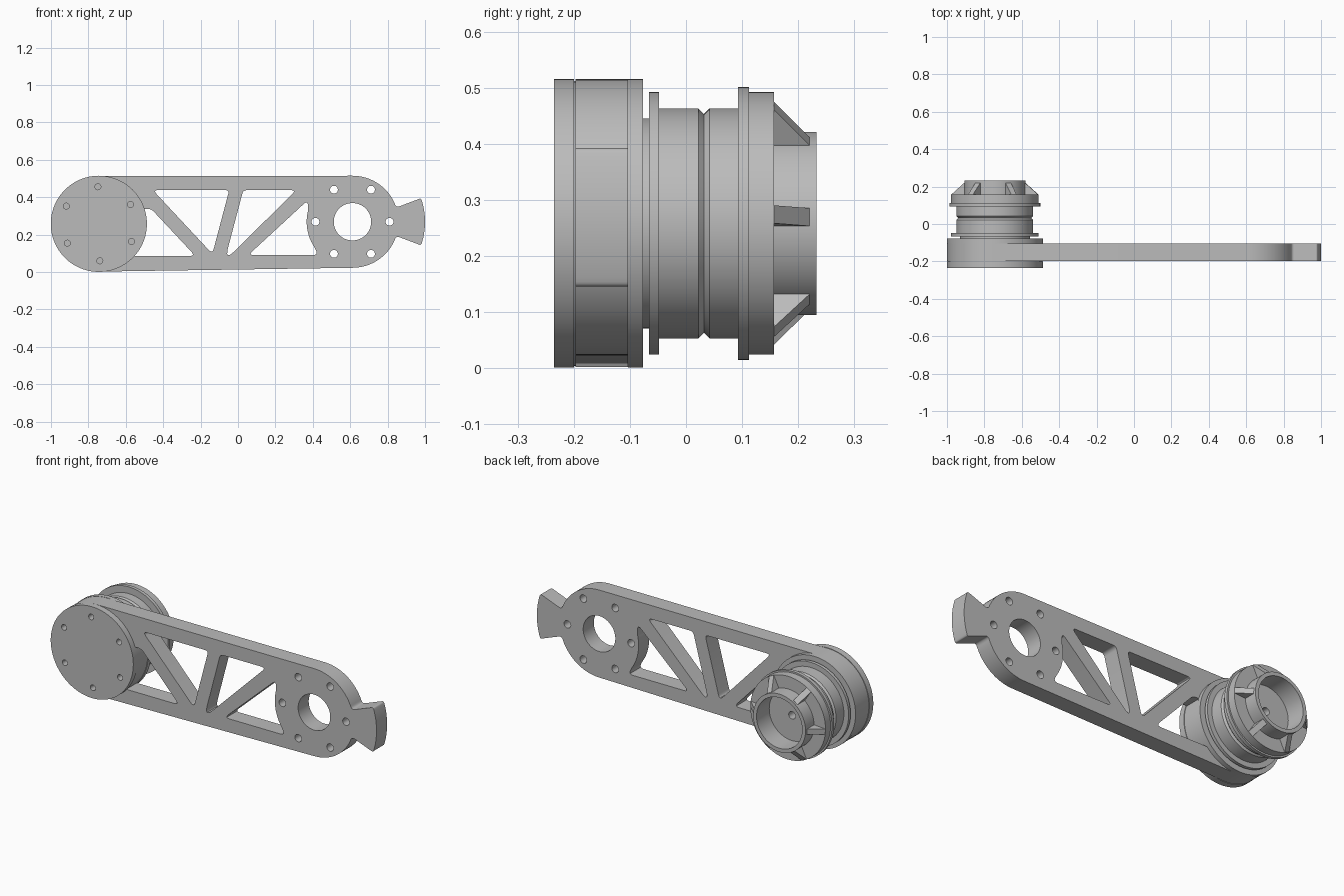
import bpy, bmesh
from math import cos, sin, pi, radians
from mathutils import Vector, Matrix

cube = bpy.data.objects.get("Cube")
if cube:
    bpy.data.objects.remove(cube, do_unlink=True)

HUB = Vector((-0.744, 0.258))    # drum axis (x, z)
END = Vector((0.612, 0.269))     # far bearing axis (x, z)

grey = bpy.data.materials.new("machined_grey")
grey.use_nodes = True
grey.diffuse_color = (0.5, 0.5, 0.5, 1)
grey.node_tree.nodes["Principled BSDF"].inputs["Base Color"].default_value = (0.5, 0.5, 0.5, 1)


def finish(name, bm):
    bmesh.ops.remove_doubles(bm, verts=bm.verts, dist=1e-5)
    bmesh.ops.recalc_face_normals(bm, faces=bm.faces)
    mesh = bpy.data.meshes.new(name)
    bm.to_mesh(mesh)
    bm.free()
    mesh.materials.clear()
    mesh.materials.append(grey)
    mesh.shade_smooth()
    mesh.set_sharp_from_angle(angle=radians(30))
    obj = bpy.data.objects.new(name, mesh)
    bpy.context.collection.objects.link(obj)
    return obj


def arc(c, r, a0, a1, n=24):
    angles = [radians(a0 + (a1 - a0) * i / n) for i in range(n + 1)]
    return [(c[0] + r * cos(a), c[1] + r * sin(a), 0) for a in angles]


def circle(c, r, n=32):
    return arc(c, r, 0, 360, n)[:-1]


def ring(c, radius, hole, offset=0):
    """Six holes evenly spaced around a centre."""
    return [circle(arc(c, radius, 60 * i + offset, 360, 1)[0], hole, 20) for i in range(6)]


def rounded(points, steps=6):
    """Round each corner (x, z, setback) of a closed outline."""
    out = []
    for i, (x, z, d) in enumerate(points):
        p = Vector((x, z))
        if d == 0:
            out.append(p)
            continue
        before = Vector(points[i - 1][:2])
        after = Vector(points[(i + 1) % len(points)][:2])
        a = p + (before - p).normalized() * d
        b = p + (after - p).normalized() * d
        for k in range(steps + 1):
            t = k / steps
            out.append(a * (1 - t) ** 2 + p * 2 * t * (1 - t) + b * t ** 2)
    return out


def plate(name, loops, y0, y1):
    """Flat plate in the xz plane; loops after the first are holes."""
    curve = bpy.data.curves.new(name, "CURVE")
    curve.dimensions = "2D"
    curve.fill_mode = "BOTH"
    curve.extrude = (y1 - y0) / 2
    for loop in loops:
        spline = curve.splines.new("POLY")
        spline.points.add(len(loop) - 1)
        for point, co in zip(spline.points, loop):
            point.co = (co[0], co[1], 0, 1)
        spline.use_cyclic_u = True
    temp = bpy.data.objects.new(name + "_outline", curve)
    bm = bmesh.new()
    mesh = temp.to_mesh()
    bm.from_mesh(mesh)
    temp.to_mesh_clear()
    bpy.data.objects.remove(temp)
    bpy.data.curves.remove(curve)
    bm.transform(Matrix.Translation((0, (y0 + y1) / 2, 0)) @ Matrix.Rotation(pi / 2, 4, "X"))
    return finish(name, bm)


def lathe(name, profile, steps=96):
    """Revolve (radius, y) points about the hub axis."""
    bm = bmesh.new()
    verts = [bm.verts.new((HUB.x + r, y, HUB.y)) for r, y in profile]
    edges = [bm.edges.new(pair) for pair in zip(verts, verts[1:])]
    bmesh.ops.spin(bm, geom=verts + edges, cent=(HUB.x, 0, HUB.y), axis=(0, 1, 0),
                   angle=2 * pi, steps=steps)
    return finish(name, bm)


# Truss arm: hub end, straight sides, round bearing end with a flared tab
outline = arc(HUB, 0.2555, 90, 270, 48)
outline += arc(END, 0.246, -90, -24, 20)
outline += [arc(END, 0.246, -18, 0, 1)[0][:2] + (0.02,)]
tab = arc(END, 0.388, -19, 19, 12)
tab[0] = tab[0][:2] + (0.012,)
tab[-1] = tab[-1][:2] + (0.012,)
outline += tab
outline += [arc(END, 0.246, 18, 0, 1)[0][:2] + (0.02,)]
outline += arc(END, 0.246, 24, 90, 20)

pockets = [
    [(-0.455, 0.438, 0.028), (-0.047, 0.438, 0.02), (-0.137, 0.097, 0.03)],
    [(0.028, 0.438, 0.02), (0.311, 0.438, 0.03), (-0.072, 0.059, 0.075)],
    [(-0.58, 0.086, 0), (-0.58, 0.338, 0), (-0.464, 0.338, 0.02), (-0.228, 0.086, 0.033)],
    [(0.055, 0.091, 0.03), (0.373, 0.384, 0.028)] + arc(END, 0.245, 165, 214, 12)
    + [(0.43, 0.091, 0.03)],
]
plate("truss_arm",
      [rounded(outline), circle(END, 0.1, 64)] + ring(END, 0.198, 0.021)
      + [rounded(p) for p in pockets], -0.197, -0.103)

# Front cover with bolt holes
plate("front_cover", [circle(HUB, 0.257, 96)] + ring(HUB, 0.198, 0.016, 31.5), -0.235, -0.2)

# Stepped drum with belt groove, flanges and open cup
lathe("drum", [
    (0, -0.2), (0.254, -0.2), (0.254, -0.103), (0.257, -0.103), (0.257, -0.077),
    (0.187, -0.077), (0.187, -0.066), (0.234, -0.066), (0.234, -0.048),
    (0.205, -0.048), (0.205, 0.022), (0.195, 0.032), (0.205, 0.042),
    (0.205, 0.093), (0.243, 0.093), (0.243, 0.112), (0.234, 0.112),
    (0.234, 0.157), (0.163, 0.157), (0.163, 0.233), (0.142, 0.233),
    (0.142, 0.12), (0.021, 0.12), (0.021, 0.02), (0, 0.02)])

# Six sloped ribs bracing the cup
bm = bmesh.new()
for i in range(6):
    turn = Matrix.Translation((HUB.x, 0, HUB.y)) @ Matrix.Rotation(-radians(60 * i + 4), 4, "Y")
    side = [(0.15, 0.15), (0.233, 0.15), (0.233, 0.157), (0.163, 0.22), (0.15, 0.22)]
    face = bm.faces.new([bm.verts.new(turn @ Vector((r, y, -0.016))) for r, y in side])
    grown = bmesh.ops.extrude_face_region(bm, geom=[face], use_keep_orig=True)["geom"]
    bmesh.ops.translate(bm, verts=[v for v in grown if isinstance(v, bmesh.types.BMVert)],
                        vec=turn.to_3x3() @ Vector((0, 0, 0.032)))
finish("cup_ribs", bm)
